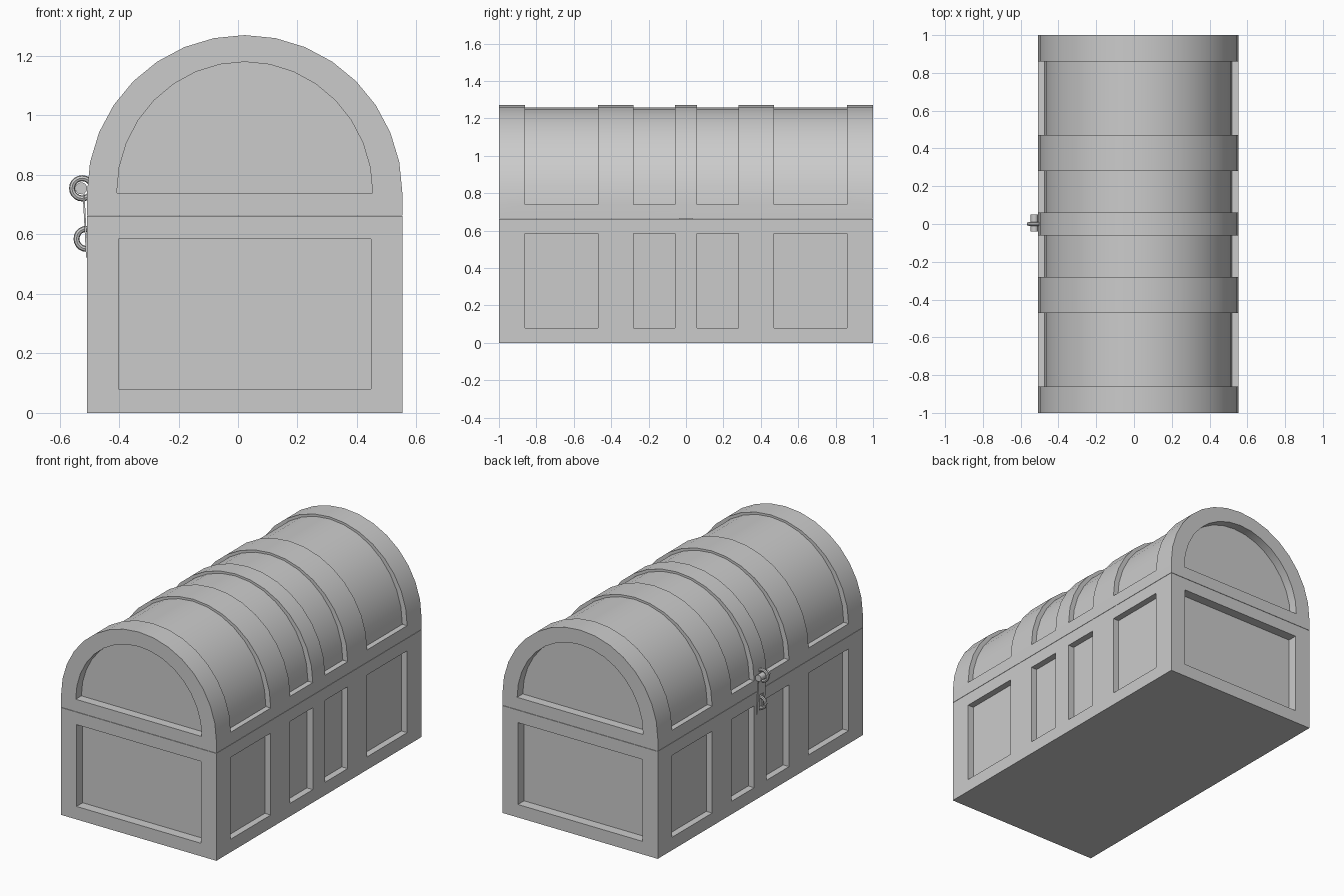
import bpy, bmesh
from math import cos, sin, pi, radians

if "Cube" in bpy.data.objects:
    bpy.data.objects.remove(bpy.data.objects["Cube"])

CX, HALF, SEAM, SPRING = 0.0225, 0.53, 0.664, 0.74
PANELS = [(-0.86, -0.47), (-0.28, -0.06), (0.06, 0.28), (0.47, 0.86)]


def arch(rx, rz, z=SPRING, n=16):
    return [(CX + rx * cos(pi * i / n), z + rz * sin(pi * i / n)) for i in range(n + 1)]


def rect(x0, x1, z0, z1):
    return [(x0, z0), (x1, z0), (x1, z1), (x0, z1)]


def prisms(name, parts):
    """Mesh of XZ outlines, each extruded from y0 to y1."""
    bm = bmesh.new()
    for outline, y0, y1 in parts:
        a = [bm.verts.new((x, y0, z)) for x, z in outline]
        b = [bm.verts.new((x, y1, z)) for x, z in outline]
        bm.faces.new(a)
        bm.faces.new(b[::-1])
        for i in range(len(a)):
            j = (i + 1) % len(a)
            bm.faces.new((a[i], b[i], b[j], a[j]))
    bmesh.ops.recalc_face_normals(bm, faces=bm.faces)
    mesh = bpy.data.meshes.new(name)
    bm.to_mesh(mesh)
    bm.free()
    ob = bpy.data.objects.new(name, mesh)
    bpy.context.collection.objects.link(ob)
    return ob


def activate(ob):
    bpy.ops.object.select_all(action='DESELECT')
    ob.select_set(True)
    bpy.context.view_layer.objects.active = ob


def smooth(ob):
    activate(ob)
    bpy.ops.object.shade_smooth_by_angle(angle=radians(30))


def carve(ob, parts):
    cutter = prisms("cutter", parts)
    cutter.hide_render = True
    mod = ob.modifiers.new("carve", 'BOOLEAN')
    mod.operation, mod.solver, mod.object = 'DIFFERENCE', 'EXACT', cutter
    activate(ob)
    bpy.ops.object.modifier_apply(modifier=mod.name)
    bpy.data.objects.remove(cutter)
    smooth(ob)


L, R = CX - HALF, CX + HALF

# Chest body with recessed panels on the long sides and the ends
body = prisms("chest_body", [(rect(L, R, 0, SEAM - 0.002), -1, 1)])
cuts = []
for y0, y1 in PANELS:
    cuts += [(rect(R - 0.04, R + 0.1, 0.08, 0.585), y0, y1),
             (rect(L - 0.1, L + 0.04, 0.08, 0.585), y0, y1)]
for y0, y1 in ((-1.1, -0.94), (0.94, 1.1)):
    cuts.append((rect(-0.402, 0.447, 0.08, 0.585), y0, y1))
carve(body, cuts)

# Barrel lid: raised bands left between sunken strips, arched end recesses
lid = prisms("chest_lid", [([(L, SEAM), (R, SEAM)] + arch(HALF, HALF), -1, 1)])
strip = arch(0.8, 0.8) + arch(0.497, 0.517)[::-1]
cuts = [(strip, y0, y1) for y0, y1 in PANELS]
for y0, y1 in ((-1.1, -0.945), (0.945, 1.1)):
    cuts.append((arch(0.43, 0.44), y0, y1))
carve(lid, cuts)


# Latch: hinge ring and pin on the lid, slotted hasp, staple on the body
def ring(name, loc, major, minor):
    bpy.ops.mesh.primitive_torus_add(location=loc, rotation=(pi / 2, 0, 0), major_radius=major,
                                     minor_radius=minor, major_segments=20, minor_segments=8)
    bpy.context.object.name = name
    smooth(bpy.context.object)


ring("latch_ring", (-0.524, 0, 0.755), 0.034, 0.010)
ring("latch_staple", (-0.509, 0, 0.585), 0.034, 0.010)
bpy.ops.mesh.primitive_cylinder_add(vertices=16, radius=0.02, depth=0.09,
                                    location=(-0.527, 0.004, 0.755), rotation=(pi / 2, 0, 0))
bpy.context.object.name = "latch_pin"
smooth(bpy.context.object)


def hasp_side(zt, zb):
    x = lambda z: -0.511 - 0.012 * (z - 0.525) / 0.23
    return [(x(zb), zb), (x(zb) + 0.006, zb), (x(zt) + 0.006, zt), (x(zt), zt)]


prisms("latch_hasp", [(hasp_side(0.755, 0.64), -0.036, 0.036),
                      (hasp_side(0.64, 0.54), -0.036, -0.016),
                      (hasp_side(0.64, 0.54), 0.016, 0.036),
                      (hasp_side(0.54, 0.522), -0.036, 0.036)])
